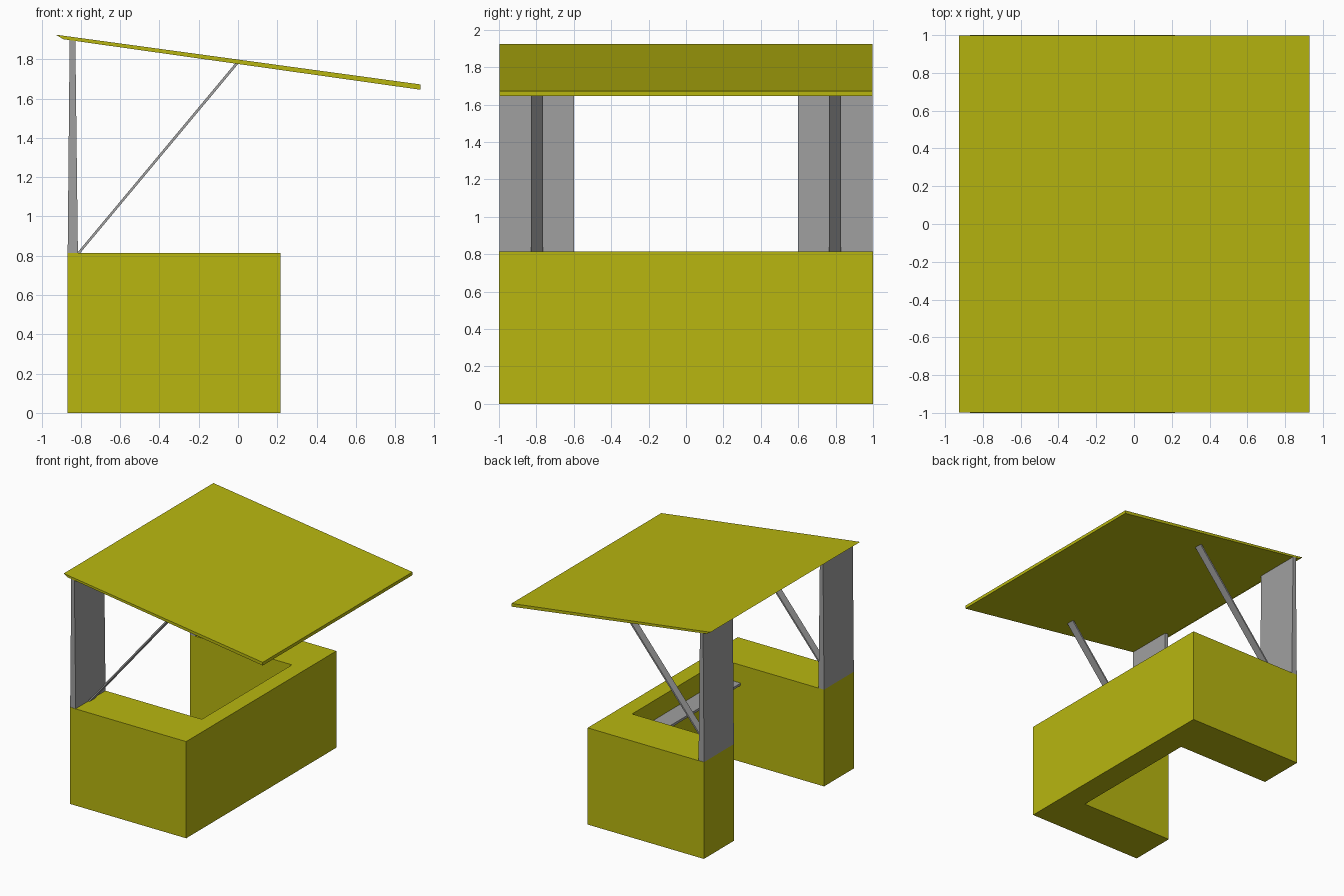
import bpy, bmesh

if "Cube" in bpy.data.objects:
    bpy.data.objects.remove(bpy.data.objects["Cube"])


def material(name, rgb):
    m = bpy.data.materials.new(name)
    m.diffuse_color = (*rgb, 1)
    m.use_nodes = True
    m.node_tree.nodes["Principled BSDF"].inputs["Base Color"].default_value = m.diffuse_color
    return m


YELLOW = material("olive_yellow", (0.48, 0.47, 0.005))
GREY = material("mid_grey", (0.35, 0.35, 0.35))


def loft(name, loop_a, loop_b, mat):
    """Solid between two matching outlines."""
    bm = bmesh.new()
    a = [bm.verts.new(p) for p in loop_a]
    b = [bm.verts.new(p) for p in loop_b]
    bm.faces.new(a)
    bm.faces.new(b[::-1])
    for i in range(len(a)):
        j = (i + 1) % len(a)
        bm.faces.new((a[j], a[i], b[i], b[j]))
    bmesh.ops.recalc_face_normals(bm, faces=bm.faces)
    mesh = bpy.data.meshes.new(name)
    bm.to_mesh(mesh)
    bm.free()
    mesh.materials.append(mat)
    ob = bpy.data.objects.new(name, mesh)
    bpy.context.collection.objects.link(ob)
    return ob


def slab(name, profile, y0, y1, mat):
    """Side profile (x, z) extruded along y."""
    return loft(name, [(x, y0, z) for x, z in profile],
                [(x, y1, z) for x, z in profile], mat)


BACK, FRONT, TOP, ARM = -0.867, 0.217, 0.815, 0.6


# U-shaped counter, its inner wall leaning slightly
def u_outline(inner, z):
    half = [(BACK, ARM), (BACK, 1), (FRONT, 1)]
    pts = [(inner, ARM)] + half
    pts += [(x, -y) for x, y in reversed(pts)]
    return [(x, y, z) for x, y in pts]


loft("counter", u_outline(0.01, 0), u_outline(0.083, TOP), YELLOW)

# shelf under the counter top
slab("inner_shelf", [(-0.09, 0.643), (0.075, 0.643), (0.075, 0.663), (-0.09, 0.663)],
     -ARM, ARM, GREY)

# sloping roof with a bevelled rear edge
slab("roof", [(-0.927, 1.925), (-0.89, 1.902), (0.928, 1.645), (0.928, 1.672)],
     -0.997, 0.997, YELLOW)

# tapered posts and diagonal braces on both sides
post = [(BACK, TOP), (-0.815, TOP), (-0.828, 1.897), (-0.857, 1.901)]
brace = [(-0.818, TOP), (-0.802, TOP), (0.004, 1.78), (-0.012, 1.782)]
for side, s in (("left", -1), ("right", 1)):
    slab(side + "_post", post, s * ARM, s * 0.997, GREY)
    slab(side + "_brace", brace, s * 0.765, s * 0.83, GREY)
